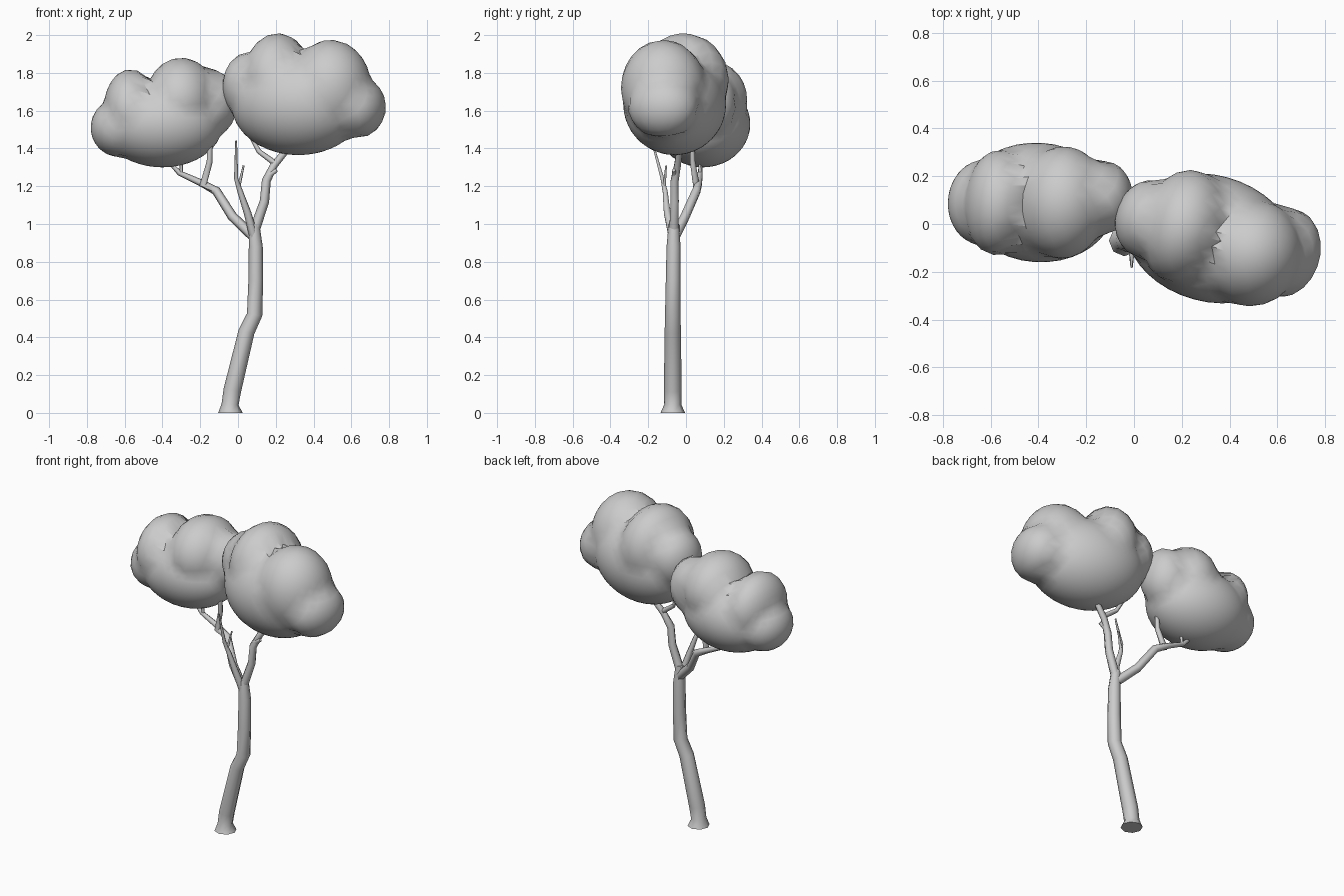
import bpy, bmesh, math
from mathutils import Vector, Matrix

if "Cube" in bpy.data.objects:
    bpy.data.objects.remove(bpy.data.objects["Cube"])


def finish(bm, name, angle):
    bmesh.ops.recalc_face_normals(bm, faces=bm.faces[:])
    me = bpy.data.meshes.new(name)
    bm.to_mesh(me)
    bm.free()
    ob = bpy.data.objects.new(name, me)
    bpy.context.collection.objects.link(ob)
    bpy.ops.object.select_all(action='DESELECT')
    ob.select_set(True)
    bpy.context.view_layer.objects.active = ob
    bpy.ops.object.shade_smooth_by_angle(angle=math.radians(angle))
    return ob


def tube(name, pts, sides, angle):
    """Tapered low-poly limb through (x, y, z, radius) points."""
    bm = bmesh.new()
    rings = []
    ps = [Vector(p[:3]) for p in pts]
    for i, p in enumerate(ps):
        t = (ps[min(i + 1, len(ps) - 1)] - ps[max(i - 1, 0)]).normalized()
        if p.z == 0:
            t = Vector((0, 0, 1))
        u = Vector((0, 1, 0)).cross(t).normalized()
        v = t.cross(u)
        rings.append([bm.verts.new(p + pts[i][3] * (
            u * math.cos(2 * math.pi * k / sides) +
            v * math.sin(2 * math.pi * k / sides))) for k in range(sides)])
    for a, b in zip(rings, rings[1:]):
        for k in range(sides):
            n = (k + 1) % sides
            bm.faces.new((a[k], a[n], b[n], b[k]))
    bm.faces.new(rings[0])
    bm.faces.new(rings[-1])
    return finish(bm, name, angle)


def canopy(name, lobes, turn):
    """Single skin wrapped round a cluster of (centre, radii) leaf lobes."""
    rot = Matrix.Rotation(-math.radians(turn), 3, 'Z')
    origin = Vector(lobes[0][0])
    bm = bmesh.new()
    bmesh.ops.create_icosphere(bm, subdivisions=4, radius=1)
    for vert in bm.verts:
        d = rot.inverted() @ Vector((vert.co.x * 1.35, vert.co.y * .95, vert.co.z))
        best = 0
        for c, r in lobes:
            p = rot @ (origin - Vector(c))
            q = rot @ d
            p = Vector([p[i] / r[i] for i in range(3)])
            q = Vector([q[i] / r[i] for i in range(3)])
            a, b, e = q.dot(q), p.dot(q), p.dot(p) - 1
            disc = b * b - a * e
            if disc > 0:
                best = max(best, (-b + math.sqrt(disc)) / a)
        vert.co = origin + d * best
    return finish(bm, name, 40)


# Trunk with flared foot
tube("trunk", [(-.04, -.07, 0, .065), (-.042, -.07, .045, .045),
               (-.03, -.07, .12, .047), (.045, -.07, .43, .043),
               (.088, -.07, .52, .041), (.094, -.068, .7, .039),
               (.094, -.066, .88, .037), (.085, -.064, 1.0, .028)], 8, 50)

# Main limbs and twigs
limbs = {
    "right_limb": [(.085, -.064, .96, .028), (.14, -.06, 1.12, .025),
                   (.15, -.06, 1.23, .024), (.19, -.045, 1.31, .02),
                   (.28, -.03, 1.42, .017)],
    "right_stub": [(.15, -.06, 1.23, .018), (.165, -.06, 1.26, .016),
                   (.205, -.065, 1.285, .01)],
    "right_twig": [(.205, -.045, 1.315, .016), (.11, -.03, 1.385, .013),
                   (.065, -.01, 1.47, .01), (.02, .02, 1.6, .007)],
    "left_limb": [(.085, -.06, .93, .027), (-.03, -.005, 1.04, .026),
                  (-.115, .055, 1.175, .024), (-.2, .07, 1.22, .018),
                  (-.31, .075, 1.27, .014), (-.38, .08, 1.345, .008)],
    "left_twig": [(-.115, .055, 1.175, .018), (-.185, .055, 1.205, .02),
                  (-.15, .035, 1.33, .016), (-.145, .03, 1.5, .012)],
    "left_outer_twig": [(-.3, .075, 1.265, .01), (-.3, .07, 1.35, .007)],
    "front_limb": [(.085, -.07, .93, .024), (.05, -.1, 1.06, .02),
                   (.012, -.11, 1.17, .015), (-.01, -.125, 1.24, .011),
                   (-.01, -.18, 1.44, .005)],
    "front_twig": [(.005, -.115, 1.2, .009), (.03, -.105, 1.31, .005)],
}
for limb, pts in limbs.items():
    tube(limb, pts, 6, 65)

# Leaf canopies
canopy("left_canopy", [
    ((-.40, .09, 1.53), (.32, .25, .23)),
    ((-.57, .09, 1.61), (.14, .22, .21)),
    ((-.30, .09, 1.66), (.19, .235, .22)),
    ((-.63, .09, 1.51), (.15, .18, .155)),
    ((-.13, .11, 1.64), (.125, .155, .175))], -4)
canopy("right_canopy", [
    ((.32, -.06, 1.635), (.36, .265, .27)),
    ((.21, -.01, 1.76), (.18, .24, .25)),
    ((.49, -.12, 1.72), (.215, .225, .255)),
    ((.63, -.12, 1.62), (.15, .19, .165)),
    ((.06, .02, 1.73), (.14, .165, .18))], -15)
